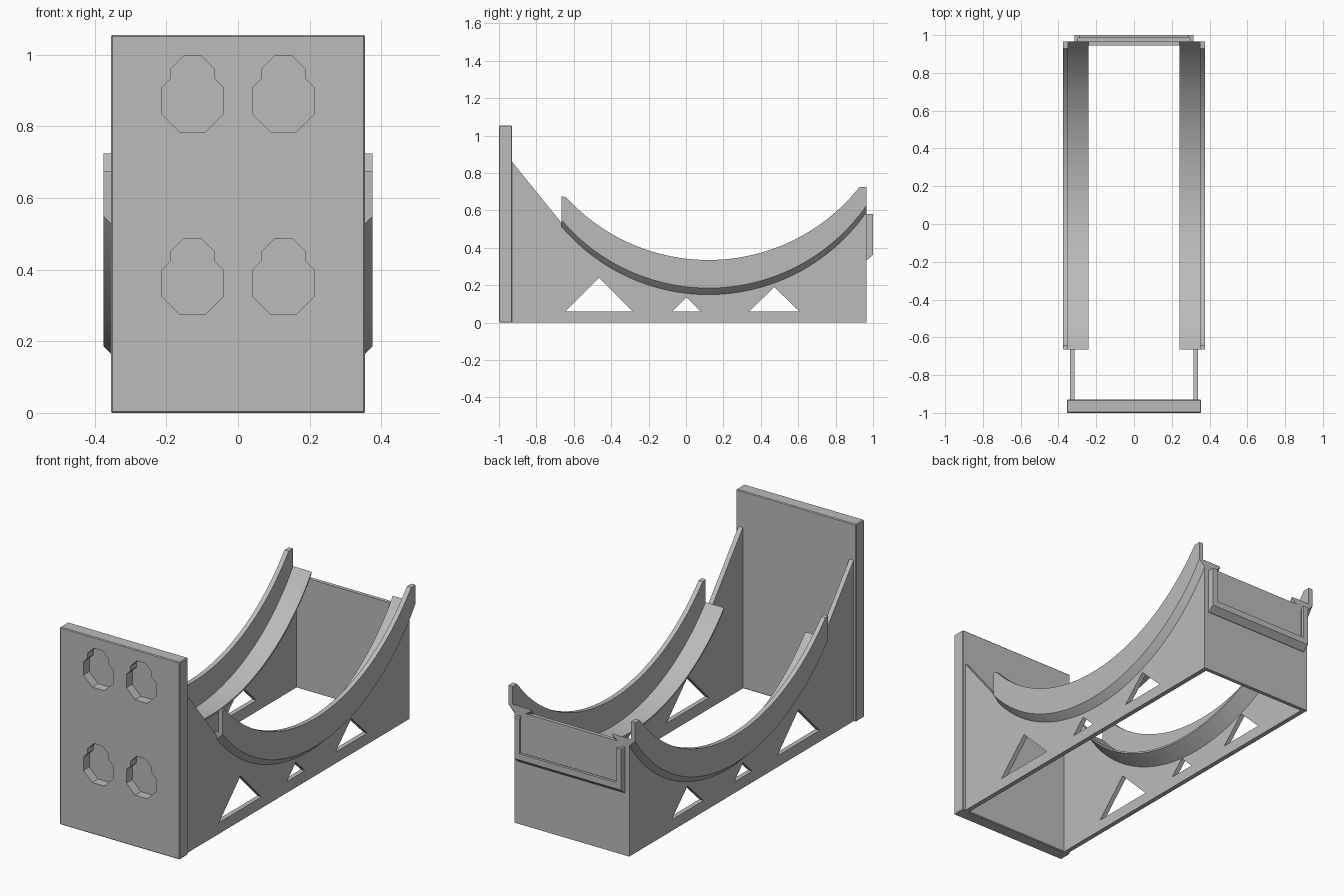
import bpy
import bmesh
import math

if "Cube" in bpy.data.objects:
    bpy.data.objects.remove(bpy.data.objects["Cube"], do_unlink=True)

grey = bpy.data.materials.new("plain_grey")
grey.use_nodes = True
GREY = (0.5, 0.5, 0.5, 1)
grey.diffuse_color = GREY
grey.node_tree.nodes["Principled BSDF"].inputs["Base Color"].default_value = GREY


def loft(name, rings):
    """Solid skin through a list of closed rings with equal point counts."""
    bm = bmesh.new()
    loops = [[bm.verts.new(p) for p in ring] for ring in rings]
    n = len(loops[0])
    for a, b in zip(loops, loops[1:]):
        for i in range(n):
            j = (i + 1) % n
            bm.faces.new((a[i], a[j], b[j], b[i]))
    bm.faces.new(loops[0][::-1])
    bm.faces.new(loops[-1])
    bmesh.ops.recalc_face_normals(bm, faces=bm.faces)
    mesh = bpy.data.meshes.new(name)
    bm.to_mesh(mesh)
    bm.free()
    mesh.materials.append(grey)
    obj = bpy.data.objects.new(name, mesh)
    bpy.context.collection.objects.link(obj)
    return obj


def prism(name, points, axis, start, end):
    """Extrude a 2D outline along the x, y or z axis."""
    place = {"x": lambda p, t: (t, p[0], p[1]),
             "y": lambda p, t: (p[0], t, p[1]),
             "z": lambda p, t: (p[0], p[1], t)}[axis]
    return loft(name, [[place(p, t) for p in points] for t in (start, end)])


def box(name, x, y, z):
    return prism(name, [(x[0], y[0]), (x[1], y[0]), (x[1], y[1]), (x[0], y[1])], "z", *z)


def apply_modifiers(obj):
    bpy.context.view_layer.update()
    graph = bpy.context.evaluated_depsgraph_get()
    mesh = bpy.data.meshes.new_from_object(obj.evaluated_get(graph))
    obj.modifiers.clear()
    obj.data = mesh


def cut(obj, cutters):
    for cutter in cutters:
        mod = obj.modifiers.new("cut", "BOOLEAN")
        mod.operation = "DIFFERENCE"
        mod.solver = "EXACT"
        mod.object = cutter
        cutter.hide_render = True
    apply_modifiers(obj)
    for cutter in cutters:
        bpy.data.objects.remove(cutter, do_unlink=True)


def soften(obj, width):
    mod = obj.modifiers.new("edge", "BEVEL")
    mod.width = width
    mod.segments = 1
    apply_modifiers(obj)


def mirror(obj):
    obj.modifiers.new("mirror", "MIRROR").use_axis[0] = True
    apply_modifiers(obj)


def octagon(cx, cz, half):
    r = half / math.cos(math.pi / 8)
    angles = [math.pi / 8 + i * math.pi / 4 for i in range(8)]
    return [(cx + r * math.cos(a), cz + r * math.sin(a)) for a in angles]


# Circular sag shared by the cradle rails and side panels
RADIUS, CENTRE = 1.03, 0.12


def rise(y):
    return RADIUS - math.sqrt(RADIUS ** 2 - (y - CENTRE) ** 2)


def span(start, end, steps):
    return [start + (end - start) * i / steps for i in range(steps + 1)]


# Tall mounting plate with four keyhole pockets
plate = box("mounting_plate", (-0.355, 0.355), (-1, -0.93), (0, 1.055))
soften(plate, 0.004)
pockets = []
for x in (-0.127, 0.127):
    for z in (0.362, 0.872):
        pockets.append(prism("pocket_body", octagon(x, z, 0.087), "y", -1.1, -0.95))
        pockets.append(prism("pocket_neck", octagon(x, z + 0.062, 0.062), "y", -1.1, -0.95))
cut(plate, pockets)

# Side panels with a curved top edge and triangular windows
outline = [(0.965, 0), (-0.94, 0), (-0.94, 0.87), (-0.93, 0.86)]
outline += [(y, 0.17 + rise(y)) for y in span(-0.665, 0.965, 48)]
panel = prism("side_panels", outline, "x", 0.315, 0.34)
windows = []
for y, half, top in ((-0.465, 0.18, 0.24), (0.003, 0.077, 0.135), (0.472, 0.135, 0.19)):
    windows.append(prism("window", [(y - half, 0.06), (y + half, 0.06), (y, top)], "x", 0.2, 0.5))
cut(panel, windows)
mirror(panel)

# Curved cradle rails: floor, outer lip and sloped underside
section = [(0.34, 0.15), (0.375, 0.185), (0.375, 0.335), (0.35, 0.335),
           (0.35, 0.19), (0.24, 0.19), (0.24, 0.18), (0.315, 0.13)]
rings = []
for y in [-0.665, -0.642] + span(-0.62, 0.91, 48) + [0.928, 0.965]:
    limit = 0.675 if y < CENTRE else 0.725
    rings.append([(x, y, min(z + rise(y), limit)) for x, z in section])
rail = loft("cradle_rails", rings)
mirror(rail)

# Rear panel closing the low end
box("rear_panel", (-0.34, 0.34), (0.945, 0.965), (0, 0.6))

# Label holder on the rear: a bottom channel and two side channels
prism("label_holder_bottom", [(0.96, 0.335), (0.968, 0.335), (1, 0.362), (1, 0.395),
                              (0.985, 0.395), (0.985, 0.375), (0.96, 0.375)],
      "x", -0.315, 0.315)
sides = prism("label_holder_sides", [(0.315, 0.96), (0.315, 1), (0.285, 1), (0.285, 0.985),
                                     (0.3, 0.985), (0.3, 0.96)], "z", 0.362, 0.58)
mirror(sides)

# Smooth the curved surfaces while keeping edges sharp
for obj in (panel, rail):
    bpy.ops.object.select_all(action="DESELECT")
    obj.select_set(True)
    bpy.context.view_layer.objects.active = obj
    bpy.ops.object.shade_smooth_by_angle(angle=math.radians(20))
